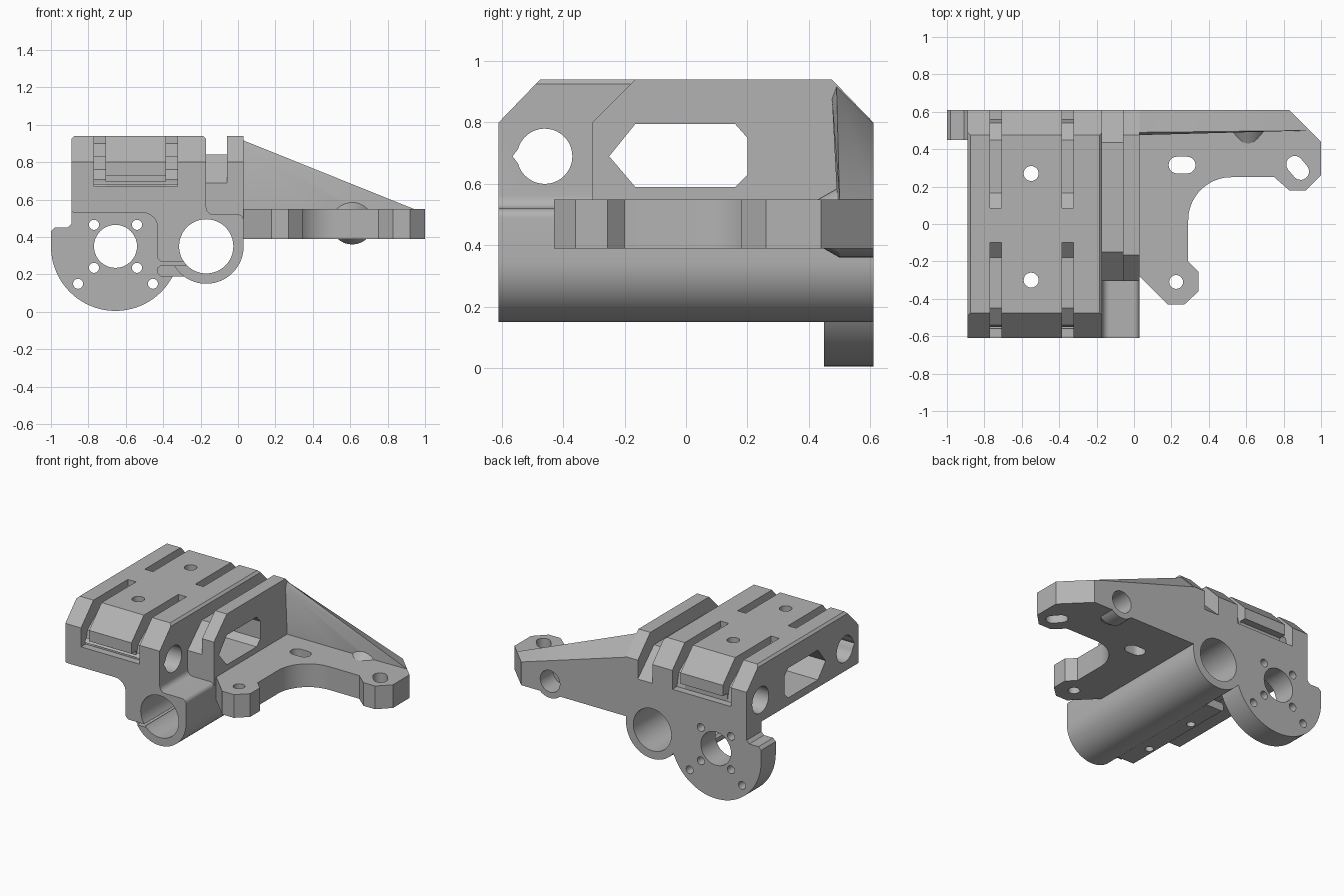
import bpy, bmesh, math
from mathutils import Vector

cube = bpy.data.objects.get("Cube")
if cube:
    bpy.data.objects.remove(cube, do_unlink=True)

grey = bpy.data.materials.new("plain grey")
grey.use_nodes = True
COLOUR = (0.45, 0.45, 0.45, 1)
grey.diffuse_color = COLOUR
grey.node_tree.nodes["Principled BSDF"].inputs["Base Color"].default_value = COLOUR


def place(axis, u, v, w):
    return {"x": (w, u, v), "y": (u, w, v), "z": (u, v, w)}[axis]


def finish(bm, name):
    bmesh.ops.recalc_face_normals(bm, faces=bm.faces)
    mesh = bpy.data.meshes.new(name)
    bm.to_mesh(mesh)
    bm.free()
    mesh.materials.append(grey)
    obj = bpy.data.objects.new(name, mesh)
    bpy.context.collection.objects.link(obj)
    return obj


def prism(name, pts, axis, a, b):
    """Extrude an outline along an axis from a to b."""
    bm = bmesh.new()
    low = [bm.verts.new(place(axis, u, v, a)) for u, v in pts]
    high = [bm.verts.new(place(axis, u, v, b)) for u, v in pts]
    bm.faces.new(low)
    bm.faces.new(high)
    n = len(pts)
    for i in range(n):
        j = (i + 1) % n
        bm.faces.new((low[i], low[j], high[j], high[i]))
    return finish(bm, name)


def hull(name, pts):
    bm = bmesh.new()
    for p in pts:
        bm.verts.new(p)
    bmesh.ops.convex_hull(bm, input=bm.verts)
    return finish(bm, name)


def arc(cx, cy, r, start, end, n=16):
    angles = [math.radians(start + (end - start) * i / n) for i in range(n + 1)]
    return [(cx + r * math.cos(t), cy + r * math.sin(t)) for t in angles]


def circle(cx, cy, r, n=40):
    return arc(cx, cy, r, 0, 360, n)[:-1]


def slot(cx, cy, half, r, tilt):
    """Outline of a round-ended slot."""
    t = math.radians(tilt)
    dx, dy = half * math.cos(t), half * math.sin(t)
    return (arc(cx + dx, cy + dy, r, tilt - 90, tilt + 90, 10)
            + arc(cx - dx, cy - dy, r, tilt + 90, tilt + 270, 10))


def box(x1, x2, z1, z2):
    return [(x1, z1), (x2, z1), (x2, z2), (x1, z2)]


def cut(obj, pts, axis, a, b):
    cutter = prism("cutter", pts, axis, a, b)
    mod = obj.modifiers.new("cut", "BOOLEAN")
    mod.operation, mod.solver, mod.object = "DIFFERENCE", "EXACT", cutter
    bpy.context.view_layer.objects.active = obj
    bpy.ops.object.modifier_apply(modifier=mod.name)
    bpy.data.objects.remove(cutter, do_unlink=True)


END = 0.61
ROD_X, ROD_Z = -0.17, 0.35
window = [(-.25, .69), (-.165, .795), (.16, .795), (.2, .75),
          (.2, .63), (.16, .59), (-.165, .59)]
bore = circle(ROD_X, ROD_Z, .145, 48)

# Carriage block with the round clamp tube below it
outline = [(-.89, .925), (-.875, .94), (-.185, .94), (-.17, .925)]
outline += arc(-.13, .56, .04, 180, 270, 6)
outline += arc(0, .49, .03, 90, 0, 6)
outline += arc(ROD_X, ROD_Z, .2, 0, -155, 30)
outline += [(-.41, .265), (-.43, .285)]
outline += arc(-.51, .45, .08, 0, 90, 8)
outline += arc(-.875, .545, .015, 270, 180, 4)
block = prism("carriage_block", outline, "y", -END, END)
cut(block, bore, "y", -1, 1)
cut(block, box(-.5, -.28, .248, .266), "y", -1, .45)
for side in (-1, 1):
    cut(block, [(side * .475, .94), (side * .475, 1.1), (side * .75, 1.1),
                (side * .75, .655)], "x", -1, .1)
cut(block, window, "x", -1, .1)
# Guide rod bores, the open one with a pointed relief
pointed = arc(-.46, .69, .09, 195, 525, 36) + [(-.565, .69)]
cut(block, pointed, "x", -1, .1)
cut(block, circle(.46, .69, .09), "x", -1, -.2)
for y in (-.3, .27):
    cut(block, circle(-.55, y, .04, 24), "z", .4, 1.1)
# Strap grooves over the ends and down the end faces
for side, inner in ((-1, .1), (1, .085)):
    groove = [(side * y, z) for y, z in
              ((inner, 1.1), (inner, .9), (inner + .08, .83), (.45, .83),
               (.54, .76), (.56, .67), (.75, .67), (.75, 1.1))]
    for x in (-.77, -.385):
        cut(block, groove, "x", x, x + .062)
    cut(block, box(-.77, -.323, .67, .725), "y",
        *sorted((side * .56, side * .75)))

# Lower clamp jaw with screw holes
jaw = prism("clamp_jaw", [(-.43, .205), (-.415, .19), (-.25, .19), (-.25, .248),
                          (-.415, .248), (-.43, .235)], "y", -.5, .35)
cut(jaw, bore, "y", -1, 1)
for y in (-.3, .1):
    cut(jaw, circle(-.375, y, .027, 20), "z", .1, .3)

# Side wall and the lower belt channel beside it
wall = prism("side_wall", [(-.305, .4), (-.305, .8), (-.165, .94), (.475, .94),
                           (END, .8), (END, .4)], "x", -.06, .03)
channel = prism("belt_channel_floor", [(-.305, .4), (-.305, .69), (-.15, .84),
                                       (.435, .84), (END, .67), (END, .4)],
                "x", -.18, -.055)
for part in (wall, channel):
    cut(part, bore, "y", -1, 1)
    cut(part, window, "x", -1, 1)

# Motor flange with its bolt pattern
MX, MZ = -.655, .35
flange = prism("motor_flange", arc(MX, MZ, .345, 180, 360, 48)
               + [(-.31, .56), (-.89, .56), (-.89, .47), (-.91, .45),
                  (-.98, .45), (-1, .43)], "y", .45, END)
cut(flange, bore, "y", -1, 1)
cut(flange, circle(MX, MZ, .115), "y", 0, 1)
for sx in (-1, 1):
    for sz in (-1, 1):
        cut(flange, circle(MX + sx * .115, MZ + sz * .115, .027, 20), "y", 0, 1)
    cut(flange, circle(MX + sx * .2, .15, .027, 20), "y", 0, 1)

# Mounting plate
plate = prism("mounting_plate", [(0, -.28), (.03, -.28), (.18, -.43), (.27, -.43),
                                 (.345, -.36), (.345, -.255), (.29, -.2)]
              + arc(.52, .02, .23, 180, 90, 20)
              + [(.75, .25), (.83, .18), (.92, .18), (1, .26), (1, .44),
                 (.83, END), (0, END)], "z", .39, .55)
cut(plate, circle(.225, -.31, .037, 24), "z", 0, 1)
cut(plate, slot(.257, .315, .027, .045, 0), "z", 0, 1)
cut(plate, slot(.875, .3, .025, .045, -50), "z", 0, 1)

# Triangular rib behind the plate
rib = hull("rear_rib", [(.02, .475, .88), (.02, .49, .92), (.02, END, .8),
                        (.02, END, .4), (.02, .5, .4), (.94, .5, .55),
                        (.94, .5, .4), (.83, END, .55), (.83, END, .4)])

# Belt end boss with a blind bore
BX, BZ = .61, .475
boss = hull("rear_boss", [(x, y, z) for y, r in ((.43, .075), (.5, .115), (END, .115))
                          for x, z in circle(BX, BZ, r, 32)])
for part in (plate, rib, boss):
    cut(part, circle(BX, BZ, .075, 32), "y", .47, 1)

# Soft shading on the round parts, crisp edges elsewhere
parts = [block, jaw, wall, channel, flange, plate, rib, boss]
bpy.ops.object.select_all(action="DESELECT")
for part in parts:
    part.select_set(True)
bpy.context.view_layer.objects.active = block
bpy.ops.object.shade_smooth_by_angle(angle=math.radians(25))
